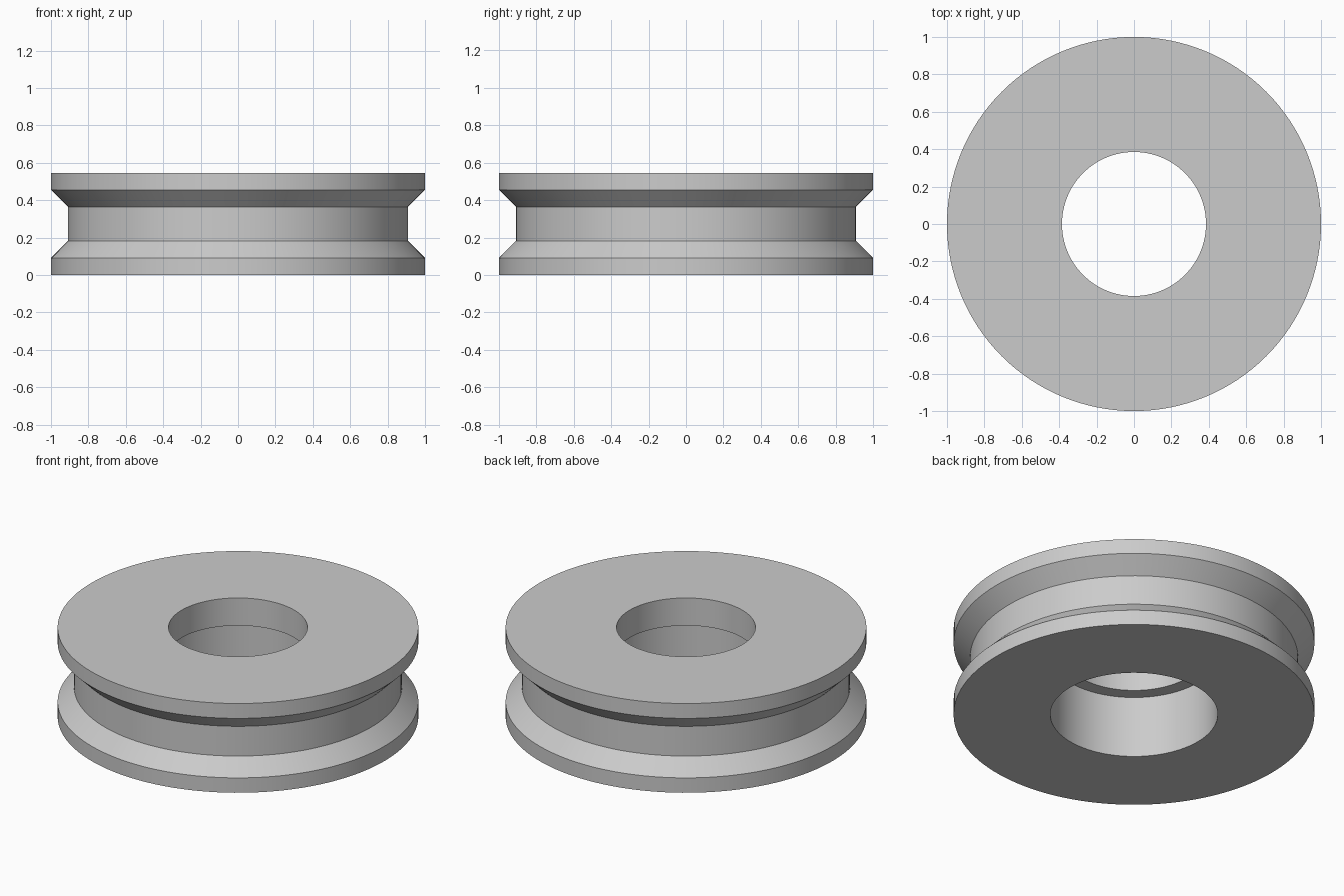
import bpy
import bmesh
import math

SEGMENTS = 128

cube = bpy.data.objects.get("Cube")
if cube:
    bpy.data.objects.remove(cube, do_unlink=True)

# Plain grey material
grey = bpy.data.materials.new("grey")
grey.use_nodes = True
colour = (0.6, 0.6, 0.6, 1)
grey.diffuse_color = colour
grey.node_tree.nodes["Principled BSDF"].inputs["Base Color"].default_value = colour

# Closed cross-section (radius, height): grooved rim, then the stepped bore
profile = [
    (0.464, 0), (1, 0), (1, 0.091), (0.909, 0.182),
    (0.909, 0.364), (1, 0.455), (1, 0.546),
    (0.385, 0.546), (0.385, 0.377), (0.464, 0.377),
]


def lathe(name, points, material):
    """Revolve a closed cross-section around z."""
    bm = bmesh.new()
    rings = []
    for i in range(SEGMENTS):
        a = math.tau * i / SEGMENTS
        rings.append([bm.verts.new((r * math.cos(a), r * math.sin(a), z))
                      for r, z in points])
    for i, ring in enumerate(rings):
        following = rings[(i + 1) % SEGMENTS]
        for j in range(len(points)):
            k = (j + 1) % len(points)
            bm.faces.new((ring[j], following[j], following[k], ring[k]))
    bmesh.ops.recalc_face_normals(bm, faces=bm.faces)
    mesh = bpy.data.meshes.new(name)
    bm.to_mesh(mesh)
    bm.free()
    mesh.materials.append(material)
    obj = bpy.data.objects.new(name, mesh)
    bpy.context.collection.objects.link(obj)
    return obj


# Grooved wheel with a counterbored hole
wheel = lathe("grooved_wheel", profile, grey)
bpy.ops.object.select_all(action="DESELECT")
wheel.select_set(True)
bpy.context.view_layer.objects.active = wheel
bpy.ops.object.shade_smooth_by_angle(angle=math.radians(30))
